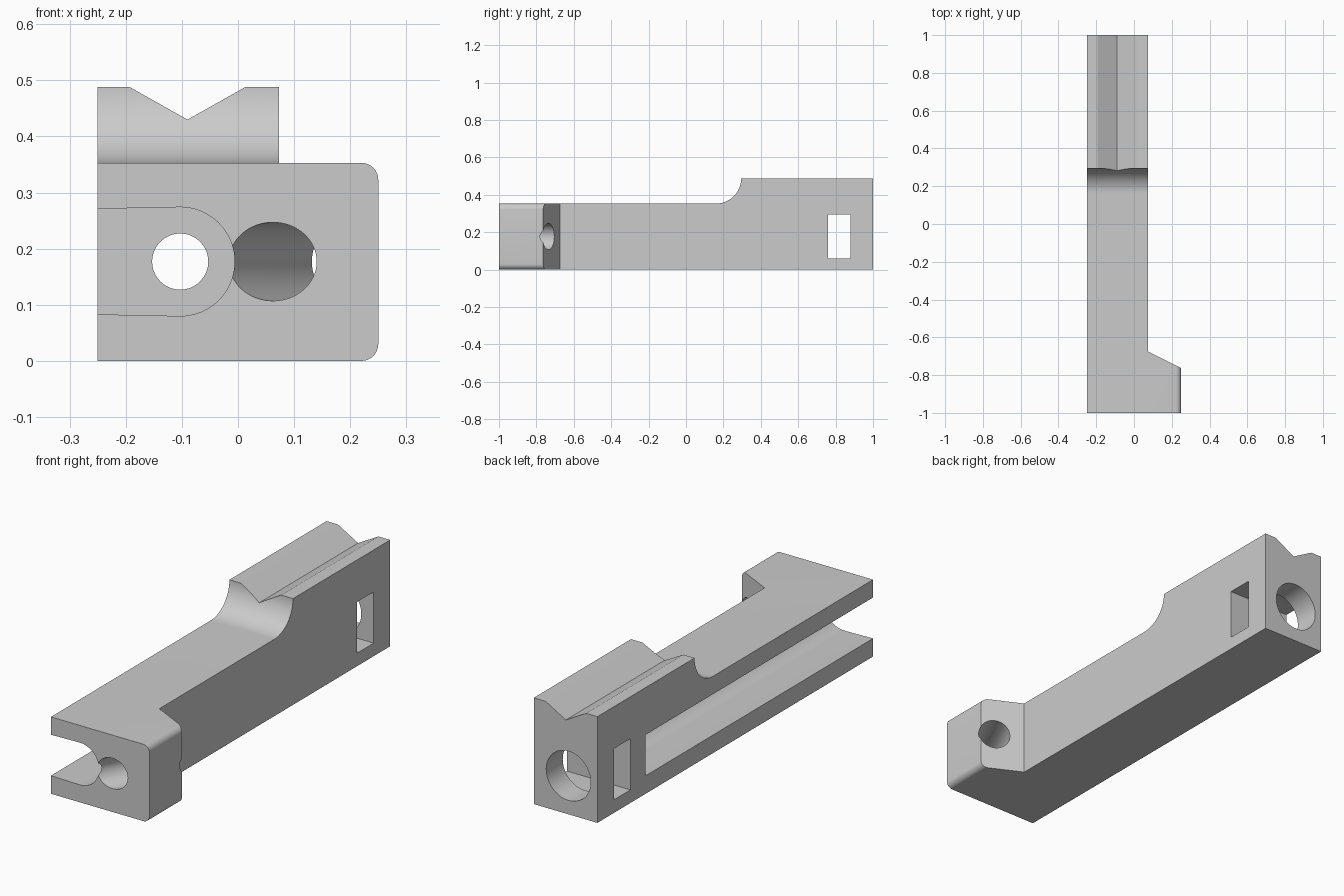
import bpy, bmesh
from math import sin, cos, pi, radians
from mathutils import Vector

old = bpy.data.objects.get("Cube")
if old:
    bpy.data.objects.remove(old)

grey = bpy.data.materials.new("plain grey")
grey.use_nodes = True
colour = (0.6, 0.6, 0.6, 1)
grey.diffuse_color = colour
grey.node_tree.nodes["Principled BSDF"].inputs["Base Color"].default_value = colour


def arc(u, v, r, start, end, steps=24):
    """Points on an arc, angles in degrees."""
    angles = [radians(start + (end - start) * i / steps) for i in range(steps + 1)]
    return [(u + r * cos(a), v + r * sin(a)) for a in angles]


def prism(name, points, axis, lo, hi):
    """Extrude a 2D profile along the x, y or z axis."""
    place = {"x": lambda u, v, d: (d, u, v),
             "y": lambda u, v, d: (u, d, v),
             "z": lambda u, v, d: (u, v, d)}[axis]
    bm = bmesh.new()
    face = bm.faces.new([bm.verts.new(place(u, v, lo)) for u, v in points])
    out = bmesh.ops.extrude_face_region(bm, geom=[face])
    moved = [g for g in out["geom"] if isinstance(g, bmesh.types.BMVert)]
    bmesh.ops.translate(bm, verts=moved, vec=Vector(place(0, 0, hi - lo)))
    bmesh.ops.recalc_face_normals(bm, faces=bm.faces)
    mesh = bpy.data.meshes.new(name)
    bm.to_mesh(mesh)
    bm.free()
    obj = bpy.data.objects.new(name, mesh)
    bpy.context.collection.objects.link(obj)
    mesh.materials.append(grey)
    return obj


def rod(name, start, end, r):
    """Round cutter between two points."""
    start, end = Vector(start), Vector(end)
    bpy.ops.mesh.primitive_cylinder_add(vertices=64, radius=r, depth=(end - start).length,
                                        location=(start + end) / 2)
    obj = bpy.context.object
    obj.name = name
    obj.rotation_euler = (end - start).to_track_quat("Z", "Y").to_euler()
    obj.data.materials.append(grey)
    return obj


def cut(target, cutter):
    mod = target.modifiers.new("cut", "BOOLEAN")
    mod.operation = "DIFFERENCE"
    mod.solver = "EXACT"
    mod.object = cutter
    bpy.context.view_layer.objects.active = target
    bpy.ops.object.modifier_apply(modifier=mod.name)
    bpy.data.objects.remove(cutter)


LEFT, SIDE, FOOT = -0.25, 0.073, 0.25
TOP, RAIL = 0.353, 0.488
MID = 0.177

# Bar with a raised rear rail and a concave step
profile = [(-1, 0), (1, 0), (1, RAIL)] + arc(0.16, RAIL, RAIL - TOP, 0, -90) + [(-1, TOP)]
body = prism("clamp_bar", profile, "x", LEFT, FOOT)

# Round the outer long edges of the foot
bm = bmesh.new()
bm.from_mesh(body.data)
edges = [e for e in bm.edges
         if all(v.co.x > FOOT - 0.001 for v in e.verts)
         and min(v.co.y for v in e.verts) < -0.99
         and abs(e.verts[0].co.y - e.verts[1].co.y) > 0.5]
bmesh.ops.bevel(bm, geom=edges, offset=0.03, segments=8, profile=0.5, affect="EDGES")
bm.to_mesh(body.data)
bm.free()

# Trim the side behind the foot, with its sloping shoulder
cut(body, prism("side_trim", [(SIDE, -0.675), (0.473, -0.875), (0.473, 1.2), (SIDE, 1.2)],
                "z", -0.2, 0.8))

# V groove along the rail
cut(body, prism("v_groove", [(-0.09, 0.43), (0.116, 0.546), (-0.296, 0.546)], "y", 0.1, 1.2))

# Long slot with a round inner side, open at the front
slot = [(-0.4, 0.086), (LEFT, 0.083)] + arc(-0.103, MID, 0.097, -90, 90, 40) \
    + [(LEFT, 0.271), (-0.4, 0.268)]
cut(body, prism("slot", slot, "y", -1.2, 0.65))

# Nut window through the sides
cut(body, prism("window", [(0.76, 0.06), (0.88, 0.06), (0.88, 0.295), (0.76, 0.295)],
                "x", -0.5, 0.5))

# Wide bore at the back, narrow bore on to the slot
cut(body, rod("wide_bore", (-0.103, 0.82, MID), (-0.103, 1.2, MID), 0.113))
cut(body, rod("narrow_bore", (-0.103, 0.6, MID), (-0.103, 0.82, MID), 0.05))

# Slanted bore through the foot, square to the shoulder
cut(body, rod("slanted_bore", (-0.038, -1.2, MID), (0.362, -0.4, MID), 0.07))

bpy.ops.object.select_all(action="DESELECT")
body.select_set(True)
bpy.context.view_layer.objects.active = body
bpy.ops.object.shade_smooth_by_angle(angle=radians(25))
